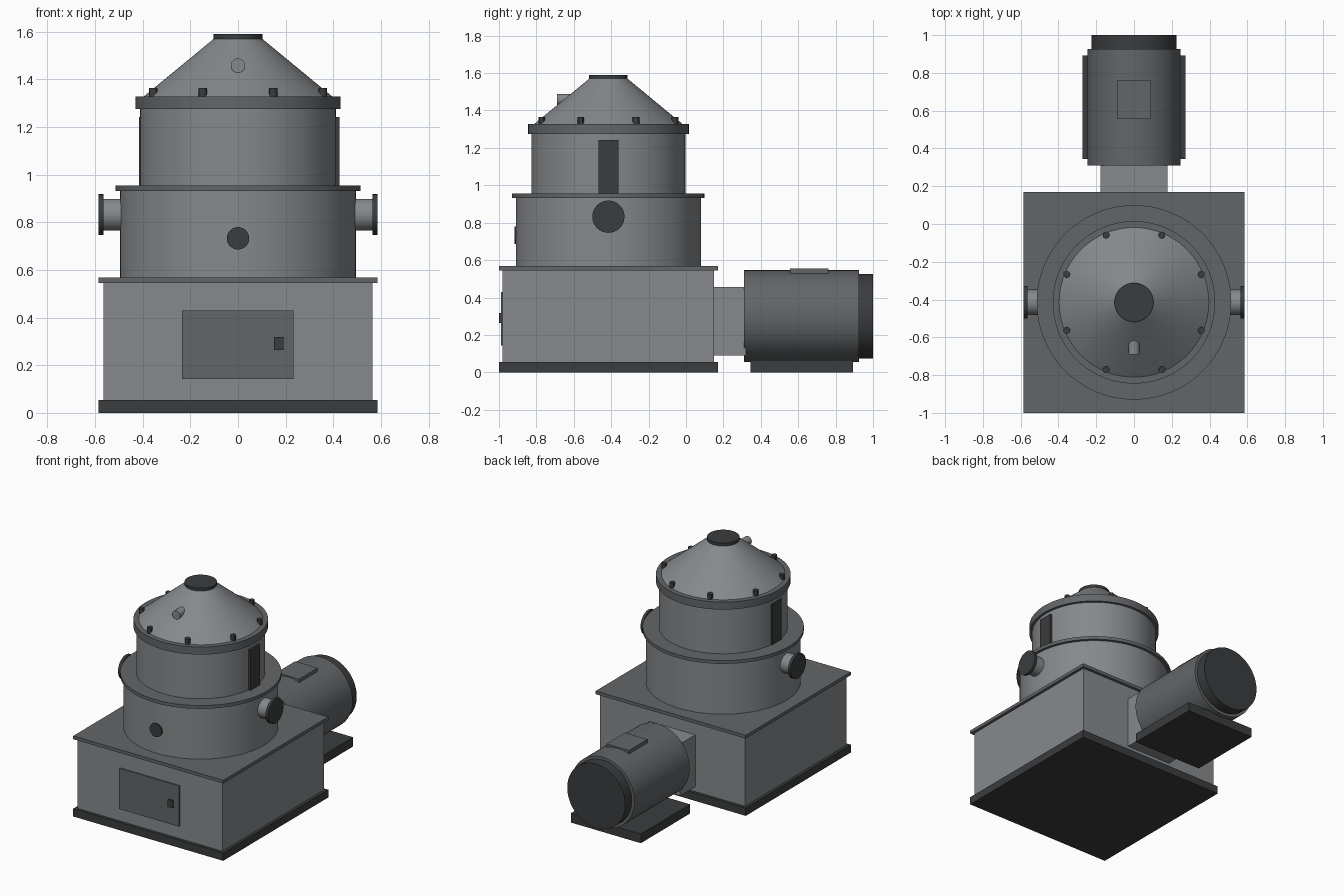
import bpy
from math import pi, sin, cos, radians

if "Cube" in bpy.data.objects:
    bpy.data.objects.remove(bpy.data.objects["Cube"])

CY = -0.415  # bowl axis


def material(name, v):
    m = bpy.data.materials.new(name)
    m.diffuse_color = (v * 0.95, v, v * 1.05, 1)
    m.use_nodes = True
    m.node_tree.nodes["Principled BSDF"].inputs["Base Color"].default_value = m.diffuse_color
    return m


STEEL = material("steel", 0.25)
MID = material("mid_grey", 0.13)
DARK = material("dark_grey", 0.045)


def finish(name, mat, smooth=False):
    o = bpy.context.object
    o.name = name
    o.data.materials.append(mat)
    if smooth:
        bpy.ops.object.shade_smooth_by_angle(angle=radians(30))
    return o


def box(name, x, y, z, mat):
    c = [(a + b) / 2 for a, b in (x, y, z)]
    bpy.ops.mesh.primitive_cube_add(size=1, location=c)
    o = bpy.context.object
    o.scale = [b - a for a, b in (x, y, z)]
    bpy.ops.object.transform_apply(location=False, rotation=False, scale=True)
    return finish(name, mat)


def rod(name, axis, start, end, r, centre, mat, r2=None, sides=64):
    """Cylinder or cone along an axis; centre gives the other coordinates."""
    i = "xyz".index(axis)
    loc = list(centre)
    loc[i] = (start + end) / 2
    rot = {"x": (0, pi / 2, 0), "y": (-pi / 2, 0, 0), "z": (0, 0, 0)}[axis]
    bpy.ops.mesh.primitive_cone_add(vertices=sides, radius1=r, radius2=r if r2 is None else r2,
                                    depth=abs(end - start), location=loc, rotation=rot)
    return finish(name, mat, True)


# Base housing
box("base_plinth", (-0.585, 0.585), (-1.0, 0.17), (0, 0.055), DARK)
box("base_housing", (-0.565, 0.565), (-0.98, 0.15), (0.055, 0.545), STEEL)
box("base_top_plate", (-0.585, 0.585), (-1.0, 0.17), (0.545, 0.568), MID)
box("access_door", (-0.235, 0.232), (-0.99, -0.975), (0.143, 0.43), MID)
box("door_latch", (0.152, 0.192), (-1.0, -0.985), (0.265, 0.318), DARK)

# Stacked bowl: drums, flanges and conical hood
axis = (0, CY, 0)
rod("lower_drum", "z", 0.568, 0.932, 0.495, axis, STEEL, sides=96)
rod("lower_flange", "z", 0.932, 0.955, 0.515, axis, MID, sides=96)
rod("upper_drum", "z", 0.955, 1.275, 0.412, axis, STEEL, sides=96)
rod("upper_flange", "z", 1.275, 1.328, 0.43, axis, MID, sides=96)
rod("hood_cone", "z", 1.328, 1.572, 0.396, axis, STEEL, 0.1, 96)
rod("hood_cap", "z", 1.57, 1.59, 0.103, axis, DARK)

# Hood bolts
for k in range(8):
    a = pi / 8 + k * pi / 4
    rod(f"hood_bolt_{k + 1}", "z", 1.32, 1.365, 0.018,
        (0.386 * cos(a), CY + 0.386 * sin(a), 0), DARK, sides=12)

# Front fittings
rod("hood_nozzle", "y", -0.69, -0.54, 0.03, (0, 0, 1.458), STEEL, sides=32)
rod("drum_port", "y", -0.918, -0.88, 0.047, (0, 0, 0.733), DARK, sides=48)

# Side pipes and vertical strips
for s, side in ((-1, "left"), (1, "right")):
    rod(f"{side}_pipe", "x", s * 0.46, s * 0.575, 0.067, (0, CY, 0.832), STEEL)
    rod(f"{side}_pipe_flange", "x", s * 0.565, s * 0.585, 0.086, (0, CY, 0.832), DARK)
    outer = 0.426 if s > 0 else 0.416
    box(f"{side}_strip", sorted((s * 0.39, s * outer)), (CY - 0.053, CY + 0.053), (0.955, 1.242), DARK)

# Motor
box("motor_coupling_housing", (-0.178, 0.178), (0.14, 0.32), (0.09, 0.455), STEEL)
rod("motor_body", "y", 0.31, 0.926, 0.246, (0, 0, 0.3), MID)
rod("motor_end_cap", "y", 0.92, 1.0, 0.226, (0, 0, 0.3), DARK)
box("motor_foot", (-0.273, 0.273), (0.345, 0.893), (0, 0.065), DARK)
box("motor_terminal_box", (-0.088, 0.088), (0.555, 0.762), (0.5, 0.554), MID)
